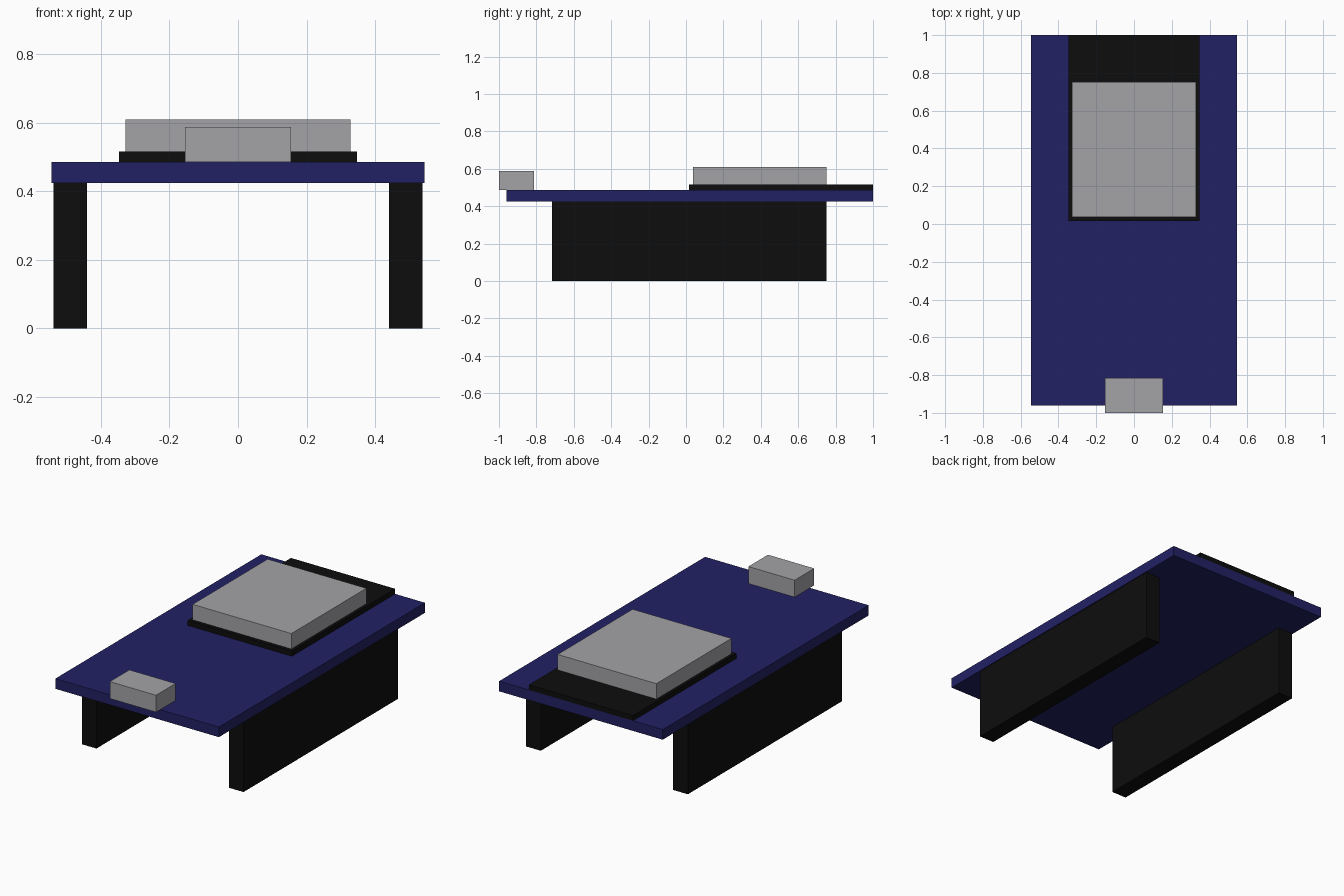
import bpy
import bmesh
from mathutils import Vector

cube = bpy.data.objects.get("Cube")
if cube:
    bpy.data.objects.remove(cube, do_unlink=True)


def material(name, rgb):
    mat = bpy.data.materials.new(name)
    mat.use_nodes = True
    color = (*rgb, 1.0)
    mat.diffuse_color = color
    mat.node_tree.nodes["Principled BSDF"].inputs["Base Color"].default_value = color
    return mat


def box(name, low, high, mat):
    """Flat-shaded box spanning two opposite corners."""
    low, high = Vector(low), Vector(high)
    bm = bmesh.new()
    bmesh.ops.create_cube(bm, size=1)
    bmesh.ops.scale(bm, vec=high - low, verts=bm.verts)
    mesh = bpy.data.meshes.new(name)
    bm.to_mesh(mesh)
    bm.free()
    mesh.materials.append(mat)
    obj = bpy.data.objects.new(name, mesh)
    obj.location = (low + high) / 2
    bpy.context.collection.objects.link(obj)
    return obj


blue = material("board_blue", (0.016, 0.015, 0.127))
black = material("plastic_black", (0.004, 0.004, 0.004))
grey = material("metal_grey", (0.37, 0.36, 0.38))

BOARD_BOTTOM, BOARD_TOP, SLAB_TOP = 0.425, 0.486, 0.517

# Circuit board
box("board", (-0.545, -0.96, BOARD_BOTTOM), (0.545, 1, BOARD_TOP), blue)

# Pin header strips carrying the board
for side, x in (("right", -0.49), ("left", 0.49)):
    box(side + "_header", (x - 0.049, -0.717, 0), (x + 0.049, 0.752, BOARD_BOTTOM), black)

# Radio module with its metal shield
box("module_base", (-0.347, 0.017, BOARD_TOP), (0.347, 1, SLAB_TOP), black)
box("module_shield", (-0.329, 0.038, SLAB_TOP), (0.329, 0.752, 0.61), grey)

# Socket overhanging the front edge
box("front_socket", (-0.154, -1, BOARD_TOP), (0.154, -0.814, 0.588), grey)
